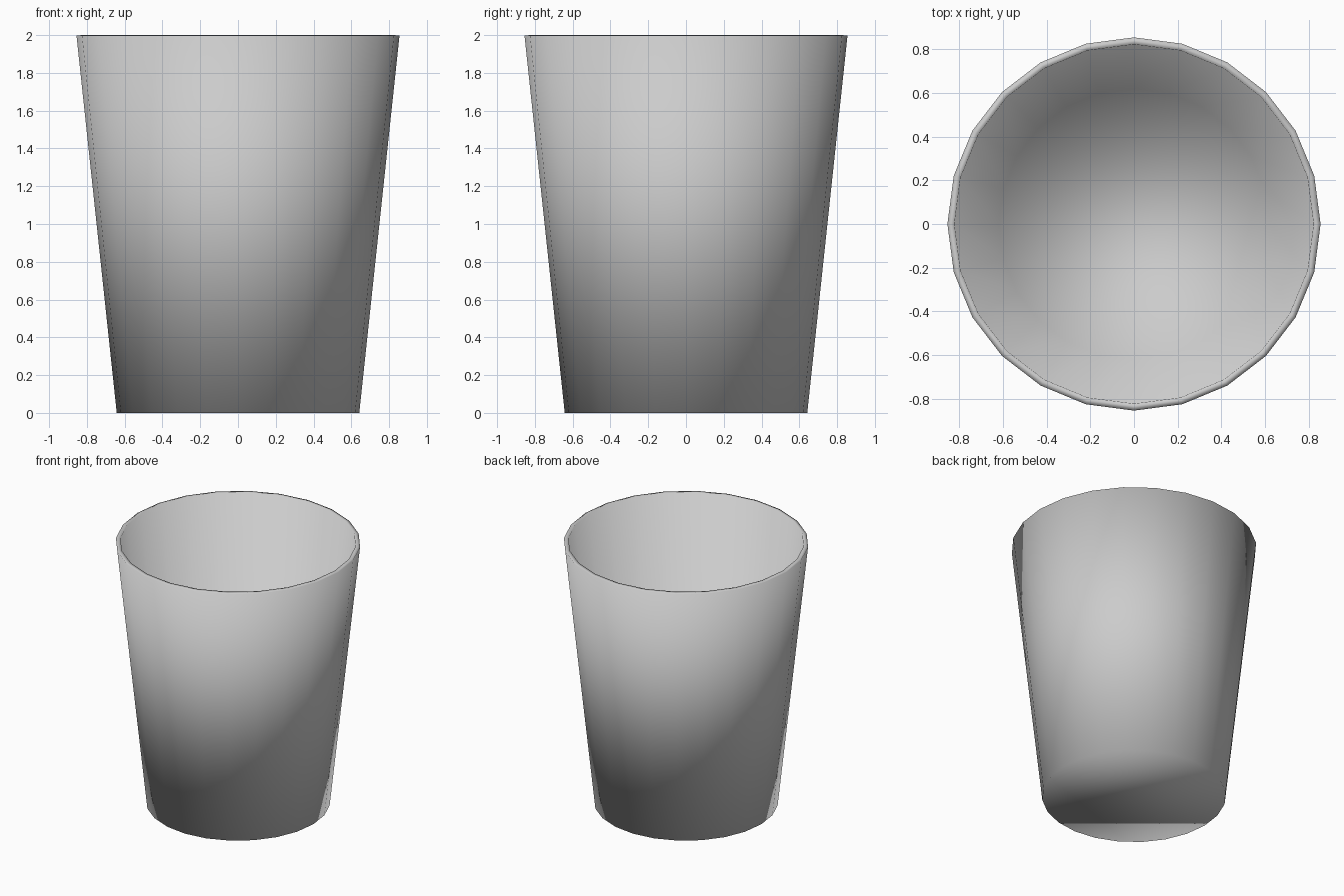
import bpy

if "Cube" in bpy.data.objects:
    bpy.data.objects.remove(bpy.data.objects["Cube"])

# Tapered 24-sided cup body
bpy.ops.mesh.primitive_cone_add(vertices=24, radius1=0.642, radius2=0.855,
                                depth=1.997, location=(0, 0, 0.9985))
cup = bpy.context.object
cup.name = "cup"

# Open the top
mesh = cup.data
import bmesh
bm = bmesh.new()
bm.from_mesh(mesh)
top = [f for f in bm.faces if all(v.co.z > 0 for v in f.verts)]
bmesh.ops.delete(bm, geom=top, context='FACES_ONLY')
for f in bm.faces:
    f.smooth = True
bm.to_mesh(mesh)
bm.free()

# Thin wall and floor, grown inward
wall = cup.modifiers.new("wall", 'SOLIDIFY')
wall.thickness = 0.032
wall.offset = -1
